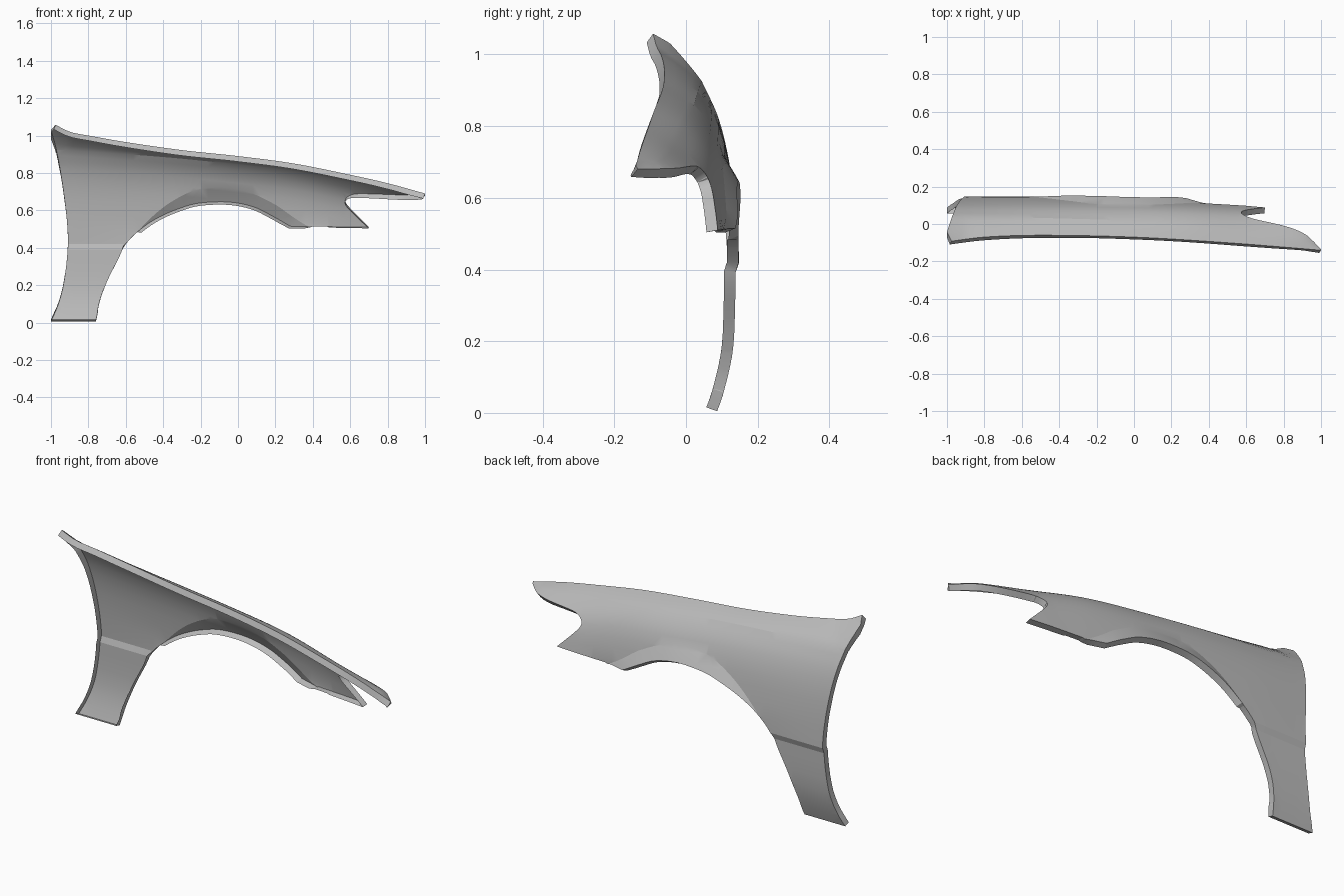
import bpy
import bmesh
from mathutils import Vector

cube = bpy.data.objects.get("Cube")
if cube:
    bpy.data.objects.remove(cube, do_unlink=True)


def curve(points):
    """Smooth function through the given (input, output) points."""
    def slope(i):
        a, b = points[max(i - 1, 0)], points[min(i + 1, len(points) - 1)]
        return (b[1] - a[1]) / (b[0] - a[0])

    def evaluate(x):
        x = min(max(x, points[0][0]), points[-1][0])
        i = 0
        while i < len(points) - 2 and x > points[i + 1][0]:
            i += 1
        (xa, ya), (xb, yb) = points[i], points[i + 1]
        w = xb - xa
        t = (x - xa) / w
        s = 1 - t
        return (ya * s * s * (1 + 2 * t) + yb * t * t * (3 - 2 * t)
                + w * s * t * (slope(i) * s - slope(i + 1) * t))
    return evaluate


def spline(points, steps=4):
    """Smooth open path through flat points, ends included."""
    pts = [Vector(p) for p in points]
    pts = [pts[0] * 2 - pts[1]] + pts + [pts[-1] * 2 - pts[-2]]
    path = []
    for a, b, c, d in zip(pts, pts[1:], pts[2:], pts[3:]):
        for k in range(steps):
            t = k / steps
            path.append(b + (c - a) * (t / 2)
                        + (a * 2 - b * 5 + c * 4 - d) * (t * t / 2)
                        + (b * 3 - a - c * 3 + d) * (t ** 3 / 2))
    return path + [pts[-2]]


# Long character lines: upper edge, crease and wheel flare
top_z = curve([(-1, 1.075), (-.97, 1.055), (-.9, 1.02), (-.8, 1), (-.6, .965),
               (-.3, .922), (0, .89), (.3, .85), (.6, .79), (.8, .745), (1, .69)])
top_y = curve([(-1, -.095), (-.8, -.07), (-.5, -.06), (0, -.07), (.5, -.1), (1, -.14)])
crease_z = curve([(-1, .927), (-.4, .885), (0, .845), (.3, .81), (.6, .75), (.9, .7), (1, .68)])
crease_y = curve([(-1, .045), (0, .018), (.3, 0), (.6, -.03), (.9, -.075), (1, -.135)])
flare_z = curve([(-.6, .42), (-.42, .6), (-.25, .7), (-.1, .722), (.05, .7),
                 (.2, .63), (.3, .56), (.38, .51)])

# Cross-section of the side and of the lower leg
side_y = curve([(-1, .148), (-.6, .147), (0, .13), (.3, .115), (.7, .092)])
side_depth = curve([(-1, .5), (0, .3), (.6, .24)])
bulge = curve([(0, 0), (.2, .44), (.46, .74), (.74, .9), (1, 1)])
leg_y = curve([(0, .085), (.05, .103), (.17, .13), (.3, .137), (.42, .138)])
STEP_TOP, STEP_LOW = .42, .39


def surface_y(x, z):
    """Depth of the outer skin."""
    rise = crease_z(x)
    if z >= rise:
        t = (top_z(x) - z) / (top_z(x) - rise)
        return top_y(x) + (crease_y(x) - top_y(x)) * t * (1.3 - .3 * t)
    y = crease_y(x)
    y += (side_y(x) - y) * bulge((rise - z) / side_depth(x))
    if -.6 < x < .38:
        y += .03 * min(max((flare_z(x) - z) / .08, 0), 1)
    if z < STEP_TOP:
        blend = min((STEP_TOP - z) / (STEP_TOP - STEP_LOW), 1)
        y += (leg_y(z) - y) * blend if x < -.5 else 0
    return y


# Outline of the panel
columns = [-.96 + .04 * i for i in range(49)]
runs = [
    [Vector((x, top_z(x))) for x in [-.975] + columns + [1]],
    spline([(1, .68), (.85, .683), (.72, .688), (.63, .688), (.585, .672),
            (.575, .645), (.61, .6), (.7, .51)]),
    [Vector((.28, .515))],
    spline([(.28, .515), (.18, .572), (.08, .62), (-.05, .645), (-.2, .64), (-.3, .615),
            (-.42, .565), (-.52, .5), (-.6, .42), (-.64, .34), (-.7, .22),
            (-.74, .11), (-.76, .005)]),
    spline([(-1, .005), (-.96, .1), (-.93, .22), (-.91, .4), (-.915, .55),
            (-.94, .75), (-.97, .92), (-1, 1.03)]),
]
bm = bmesh.new()
outline = []
for p in sum(runs, []):
    if not outline or (p - outline[-1]).length > .002:
        outline.append(p)
bm.faces.new([bm.verts.new((p.x, 0, p.y)) for p in outline])


def cut(co, normal):
    bmesh.ops.bisect_plane(bm, geom=bm.verts[:] + bm.edges[:] + bm.faces[:],
                           dist=.0005, plane_co=co, plane_no=normal)


def cut_along(line):
    """Cut the flat panel along a height line z = line(x)."""
    for v in bm.verts:
        v.co.z -= line(v.co.x)
    cut((0, 0, 0), (0, 0, 1))
    for v in bm.verts:
        v.co.z += line(v.co.x)


# Cut the panel into columns and rows, then bend it into shape
for x in columns:
    cut((x, 0, 0), (1, 0, 0))
for part in (.25, .5, .75, 1):
    cut_along(lambda x: top_z(x) + (crease_z(x) - top_z(x)) * part)
for drop in (.03, .06, .1, .15, .2, .26, .33, .4):
    cut_along(lambda x: max(crease_z(x) - drop, STEP_TOP))
cut_along(flare_z)
for z in (STEP_TOP, STEP_LOW, .32, .25, .18, .12, .06):
    cut((0, 0, z), (0, 0, 1))
bmesh.ops.remove_doubles(bm, verts=bm.verts[:], dist=.001)
for v in bm.verts:
    v.co.y = surface_y(v.co.x, v.co.z)
bm.normal_update()
if sum(f.normal.y for f in bm.faces) < 0:
    bmesh.ops.reverse_faces(bm, faces=bm.faces[:])
    bm.normal_update()

# Folded flange around the whole rim
rim = [e for e in bm.edges if e.is_boundary]
inward = {v: -v.normal.copy() for e in rim for v in e.verts}
folded = bmesh.ops.extrude_edge_only(bm, edges=rim)["geom"]
for v in [g for g in folded if isinstance(g, bmesh.types.BMVert)]:
    root = next(e.other_vert(v) for e in v.link_edges if e.other_vert(v) in inward)
    v.co += inward[root] * .032
    v.co.x = min(max(v.co.x, -1), 1)
    v.co.z = max(v.co.z, 0)
bmesh.ops.recalc_face_normals(bm, faces=bm.faces[:])
if sum(f.normal.y * f.calc_area() for f in bm.faces) < 0:
    bmesh.ops.reverse_faces(bm, faces=bm.faces[:])

mesh = bpy.data.meshes.new("fender_panel")
bm.to_mesh(mesh)
bm.free()
fender = bpy.data.objects.new("fender_panel", mesh)
bpy.context.collection.objects.link(fender)

# Plain grey material
grey = bpy.data.materials.new("plain_grey")
grey.use_nodes = True
colour = (.5, .5, .5, 1)
grey.diffuse_color = colour
grey.node_tree.nodes["Principled BSDF"].inputs["Base Color"].default_value = colour
mesh.materials.append(grey)

bpy.context.view_layer.objects.active = fender
fender.select_set(True)
bpy.ops.object.shade_smooth_by_angle(angle=.3)
